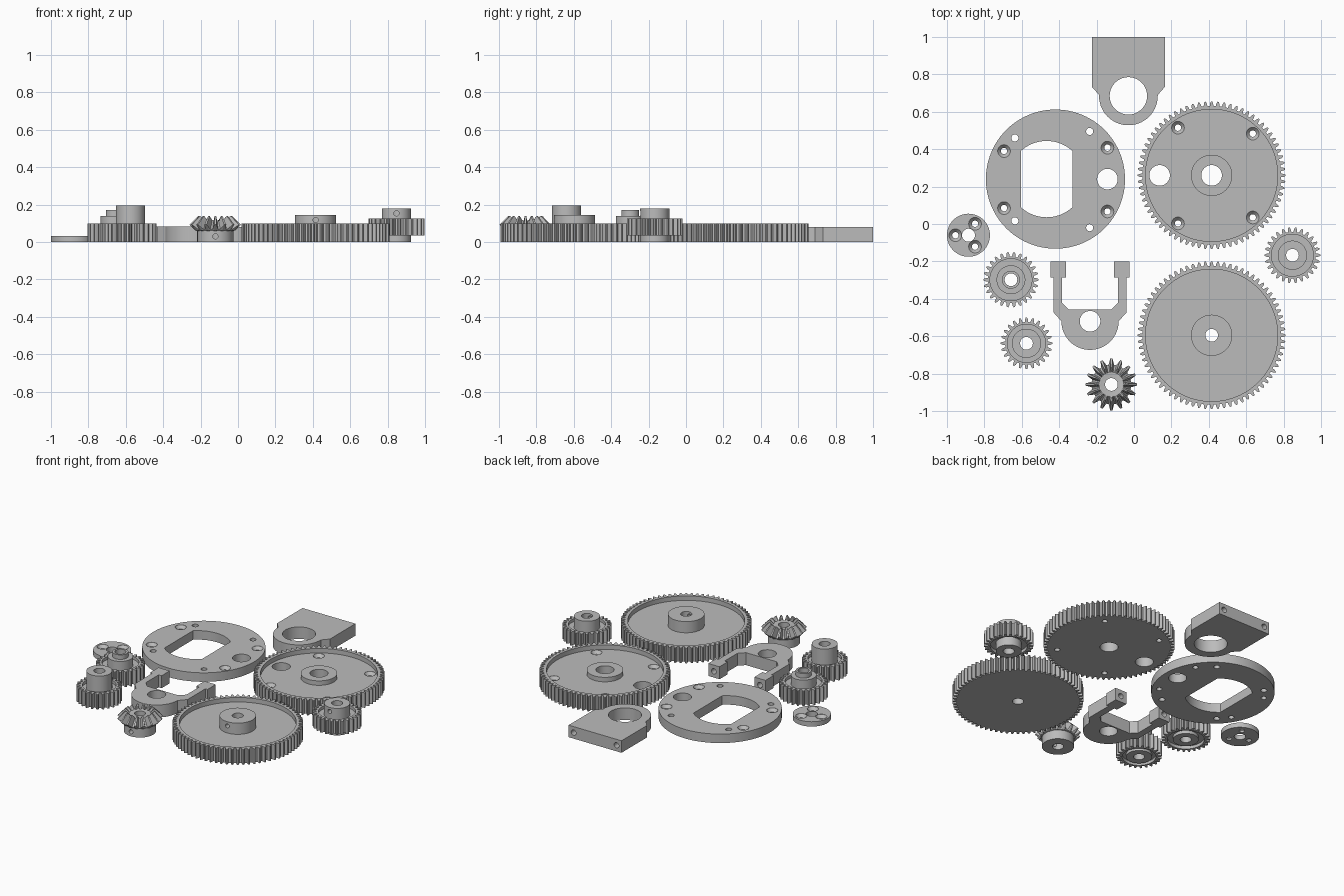
import bpy, bmesh, math
from mathutils import Matrix, Vector

if "Cube" in bpy.data.objects:
    bpy.data.objects.remove(bpy.data.objects["Cube"])

grey = bpy.data.materials.new("plain grey")
grey.diffuse_color = (0.5, 0.5, 0.5, 1)
grey.use_nodes = True
grey.node_tree.nodes["Principled BSDF"].inputs["Base Color"].default_value = grey.diffuse_color
TAU = 2 * math.pi


def make(name, bm):
    bmesh.ops.recalc_face_normals(bm, faces=bm.faces[:])
    me = bpy.data.meshes.new(name)
    bm.to_mesh(me)
    bm.free()
    ob = bpy.data.objects.new(name, me)
    bpy.context.collection.objects.link(ob)
    me.materials.append(grey)
    return ob


def loft(bm, rings):
    """Closed solid through equally long rings of points."""
    vs = [[bm.verts.new(p) for p in r] for r in rings]
    n = len(vs[0])
    for a, b in zip(vs, vs[1:]):
        for i in range(n):
            bm.faces.new((a[i], a[(i + 1) % n], b[(i + 1) % n], b[i]))
    bm.faces.new(vs[0][::-1])
    bm.faces.new(vs[-1])


def prism(name, pts, z0, z1):
    bm = bmesh.new()
    loft(bm, [[(x, y, z) for x, y in pts] for z in (z0, z1)])
    return make(name, bm)


def arc(cx, cy, r, a0, a1, n):
    return [(cx + r * math.cos(math.radians(a0 + (a1 - a0) * i / n)),
             cy + r * math.sin(math.radians(a0 + (a1 - a0) * i / n))) for i in range(n + 1)]


def turned(name, cx, cy, profile, n=64):
    """Turned solid from (radius, height) steps."""
    bm = bmesh.new()
    loft(bm, [[(x, y, z) for x, y in arc(cx, cy, r, 0, 360, n)[:-1]] for r, z in profile])
    return make(name, bm)


def cyl(cx, cy, r, z0, z1, n=64):
    return turned("tool", cx, cy, [(r, z0), (r, z1)], n)


def y_hole(x, z, r, y0, y1):
    """Sideways drill running along y."""
    bm = bmesh.new()
    loft(bm, [[(px, y, pz) for px, pz in arc(x, z, r, 0, 360, 20)[:-1]] for y in (y0, y1)])
    return make("tool", bm)


def countersink(cx, cy, top):
    return turned("tool", cx, cy, [(0.017, -0.02), (0.017, top - 0.02),
                                   (0.034, top - 0.001), (0.034, top + 0.03)], 32)


def combine(ob, op, *tools):
    for t in tools:
        m = ob.modifiers.new("join", 'BOOLEAN')
        m.operation, m.solver, m.object = op, 'EXACT', t
    dg = bpy.context.evaluated_depsgraph_get()
    dg.update()
    me = bpy.data.meshes.new_from_object(ob.evaluated_get(dg))
    ob.modifiers.clear()
    ob.data = me
    for t in tools:
        bpy.data.objects.remove(t)
    return ob


def cut(ob, *tools):
    return combine(ob, 'DIFFERENCE', *tools)


def add(ob, *tools):
    return combine(ob, 'UNION', *tools)


def spur(name, cx, cy, teeth, r_out, z0, z1):
    """Plain toothed wheel."""
    m = 2 * r_out / (teeth + 2)
    steps = [(-0.31, r_out - 2.25 * m), (-0.24, r_out - m), (-0.1, r_out),
             (0.1, r_out), (0.24, r_out - m), (0.31, r_out - 2.25 * m)]
    pts = []
    for k in range(teeth):
        for f, r in steps:
            a = TAU * (k + f) / teeth
            pts.append((cx + r * math.cos(a), cy + r * math.sin(a)))
    return prism(name, pts, z0, z1)


# Large wheel with mounting holes
x, y = 0.415, 0.26
g = spur("drilled_large_gear", x, y, 72, 0.395, 0, 0.1)
cut(g, cyl(x, y, 0.353, 0.07, 0.2, 96))
add(g, cyl(x, y, 0.11, 0.03, 0.1))
cut(g, cyl(x, y, 0.055, -0.1, 0.2), cyl(0.137, y, 0.055, -0.1, 0.2),
    *[countersink(px, py, 0.07) for px, py in
      [(0.235, 0.515), (0.635, 0.483), (0.235, 0.003), (0.635, 0.035)]])

# Large wheel with tall hub
y = -0.595
g = spur("hub_large_gear", x, y, 72, 0.395, 0, 0.1)
cut(g, cyl(x, y, 0.353, 0.07, 0.2, 96))
add(g, cyl(x, y, 0.11, 0.03, 0.145))
cut(g, cyl(x, y, 0.034, -0.1, 0.3, 32), y_hole(x, 0.117, 0.014, y - 0.2, y))


# Small pinions: recessed on both faces, with stepped hubs
def pinion(name, x, y, teeth, r_out, z0, z1, rim, hubs, screw=None):
    g = spur(name, x, y, teeth, r_out, z0, z1)
    cut(g, cyl(x, y, rim, z1 - 0.02, z1 + 0.1), cyl(x, y, rim, z0 - 0.1, z0 + 0.02))
    for r, a, b in hubs:
        add(g, cyl(x, y, r, a, b, 48))
    cut(g, cyl(x, y, 0.034, -0.1, 0.3, 32))
    if screw:
        cut(g, y_hole(x, screw, 0.014, y - 0.12, y))


pinion("right_pinion", 0.847, -0.167, 26, 0.149, 0.035, 0.125, 0.112,
       [(0.078, 0, 0.18)], 0.153)
pinion("stepped_pinion", -0.658, -0.298, 26, 0.148, 0, 0.1, 0.112,
       [(0.077, 0, 0.14), (0.048, 0.05, 0.17)])
pinion("tall_pinion", -0.575, -0.638, 24, 0.138, 0, 0.1, 0.102,
       [(0.078, 0, 0.195)])

# Bevel wheel: toothed cone lofted from modulated rings
x, y, N = -0.121, -0.858, 16


def bevel_ring(root, tip):
    out = []
    for k in range(N):
        for f, (r, z) in ((-0.36, root), (-0.11, tip), (0.11, tip), (0.36, root)):
            a = TAU * (k + f) / N
            out.append((x + r * math.cos(a), y + r * math.sin(a), z))
    return out


bm = bmesh.new()
loft(bm, [bevel_ring((0.08, 0.055), (0.08, 0.055)),
          bevel_ring((0.102, 0.062), (0.108, 0.062)),
          bevel_ring((0.106, 0.068), (0.138, 0.092)),
          bevel_ring((0.072, 0.108), (0.09, 0.14)),
          bevel_ring((0.066, 0.114), (0.066, 0.118)),
          bevel_ring((0.06, 0.116), (0.06, 0.116))])
g = make("bevel_gear", bm)
add(g, cyl(x, y, 0.097, 0, 0.064))
cut(g, cyl(x, y, 0.034, -0.1, 0.3, 32), y_hole(x, 0.03, 0.014, y - 0.2, y))

# Big carrier disc with flat-sided opening
g = prism("carrier_disc", arc(-0.42, 0.24, 0.372, 0, 360, 96)[:-1], 0, 0.06)
opening = prism("tool", arc(-0.467, 0.24, 0.204, 47.5, 132.5, 20)
                + arc(-0.467, 0.24, 0.204, 227.5, 312.5, 20), -0.1, 0.2)
cut(g, opening, cyl(-0.142, 0.24, 0.055, -0.1, 0.2, 40),
    *[countersink(px, py, 0.06) for px, py in
      [(-0.695, 0.39), (-0.695, 0.085), (-0.142, 0.408), (-0.142, 0.067)]],
    *[cyl(px, py, 0.019, -0.1, 0.2, 24) for px, py in
      [(-0.637, 0.46), (-0.237, 0.495), (-0.637, 0.017), (-0.237, -0.02)]])

# Small washer disc
g = prism("small_disc", arc(-0.885, -0.06, 0.115, 0, 360, 64)[:-1], 0, 0.032)
cut(g, cyl(-0.885, -0.06, 0.035, -0.1, 0.2, 32),
    *[countersink(px, py, 0.032) for px, py in
      [(-0.955, -0.06), (-0.85, 0.001), (-0.85, -0.121)]])

# Bearing block with holes in its back face
cx, cy = -0.03, 0.685
g = prism("bearing_block",
          [(cx - 0.195, 1), (cx - 0.195, 0.733), (cx - 0.157, 0.69)]
          + arc(cx, cy, 0.157, 180, 360, 36)
          + [(cx + 0.157, 0.69), (cx + 0.195, 0.733), (cx + 0.195, 1)], 0, 0.08)
cut(g, cyl(cx, cy, 0.1, -0.1, 0.2),
    *[y_hole(cx + s * 0.158, 0.04, 0.018, 0.82, 1.1) for s in (-1, 1)])

# Forked bracket, right half outline mirrored to the left
cx, cy = -0.235, -0.52
half = [(0.195, -0.473), (0.195, -0.286), (0.211, -0.286), (0.211, -0.2),
        (0.128, -0.2), (0.128, -0.286), (0.15, -0.286), (0.15, -0.42), (0.113, -0.457)]
g = prism("forked_bracket",
          arc(cx, cy, 0.153, 180, 360, 36) + [(cx + px, py) for px, py in half]
          + [(cx - px, py) for px, py in half[::-1]], 0, 0.083)
cut(g, cyl(cx, cy, 0.055, -0.1, 0.2, 40),
    *[y_hole(cx + s * 0.17, 0.041, 0.018, -0.32, -0.1) for s in (-1, 1)])

# Smooth round walls, keep edges crisp
for ob in bpy.context.scene.objects:
    ob.select_set(True)
    bpy.context.view_layer.objects.active = ob
bpy.ops.object.shade_smooth_by_angle(angle=math.radians(25))
